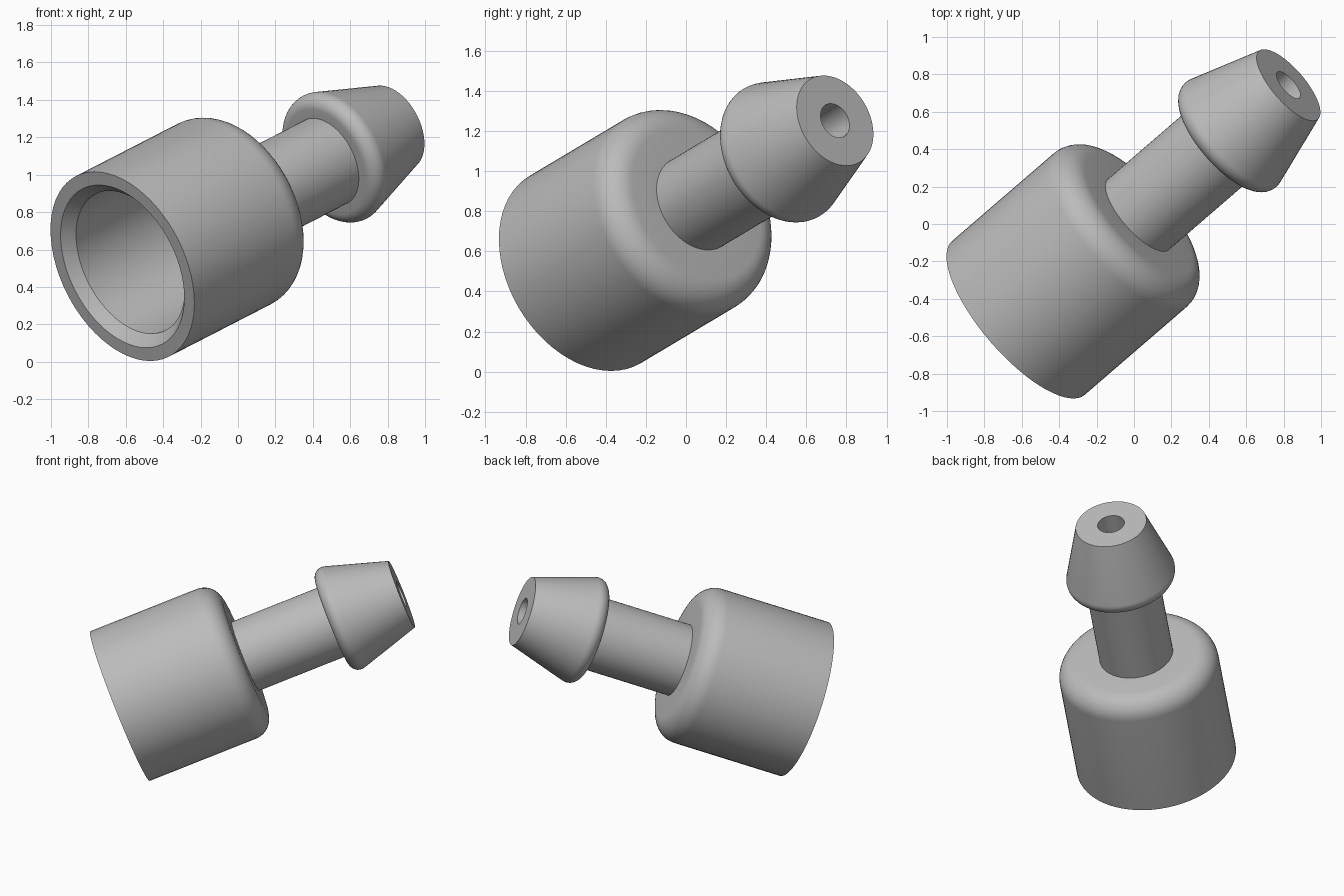
import bpy
import bmesh
from math import radians, cos, sin
from mathutils import Vector

cube = bpy.data.objects.get("Cube")
if cube:
    bpy.data.objects.remove(cube, do_unlink=True)

SEGMENTS = 64
START = Vector((-0.618, -0.502, 0.51))   # centre of the socket mouth
TIP = Vector((0.826, 0.743, 1.252))      # centre of the barb tip
LENGTH = (TIP - START).length

grey = bpy.data.materials.new("plain grey")
grey.use_nodes = True
colour = (0.5, 0.5, 0.5, 1)
grey.diffuse_color = colour
grey.node_tree.nodes["Principled BSDF"].inputs["Base Color"].default_value = colour


def arc(r, t, size, a, b, steps=10):
    """Rounded corner as (radius, distance along the axis) points."""
    angles = [radians(a + (b - a) * i / steps) for i in range(steps + 1)]
    return [(r + size * cos(k), t + size * sin(k)) for k in angles]


def lathe(name, profile):
    """Turn a closed profile about the axis of the fitting."""
    bm = bmesh.new()
    ring = [bm.verts.new((r, 0, t)) for r, t in profile]
    edges = [bm.edges.new((v, ring[(i + 1) % len(ring)])) for i, v in enumerate(ring)]
    bmesh.ops.spin(bm, geom=ring + edges, cent=(0, 0, 0), axis=(0, 0, 1),
                   angle=radians(360), steps=SEGMENTS, use_merge=True)
    bmesh.ops.remove_doubles(bm, verts=bm.verts[:], dist=0.0005)
    bmesh.ops.recalc_face_normals(bm, faces=bm.faces[:])
    mesh = bpy.data.meshes.new(name)
    bm.to_mesh(mesh)
    bm.free()
    mesh.materials.append(grey)
    obj = bpy.data.objects.new(name, mesh)
    bpy.context.collection.objects.link(obj)
    obj.location = START
    obj.rotation_mode = "QUATERNION"
    obj.rotation_quaternion = (TIP - START).to_track_quat("Z", "Y")
    bpy.ops.object.select_all(action="DESELECT")
    obj.select_set(True)
    bpy.context.view_layer.objects.active = obj
    bpy.ops.object.shade_smooth_by_angle(angle=radians(30))
    return obj


# Socket wall with a rounded shoulder, then shaft, barb and the bored inside
socket = [(0.467, 0), (0.543, 0)] + arc(0.403, 0.77, 0.14, 0, 90)
shaft = [(0.25, 0.91), (0.25, 1.54)]
barb = arc(0.30, 1.61, 0.07, -90, 17) + [(0.241, LENGTH)]
bore = [(0.091, LENGTH), (0.091, 0.77), (0.41, 0.77), (0.41, 0.06)]
lathe("hose_fitting", socket + shaft + barb + bore)
